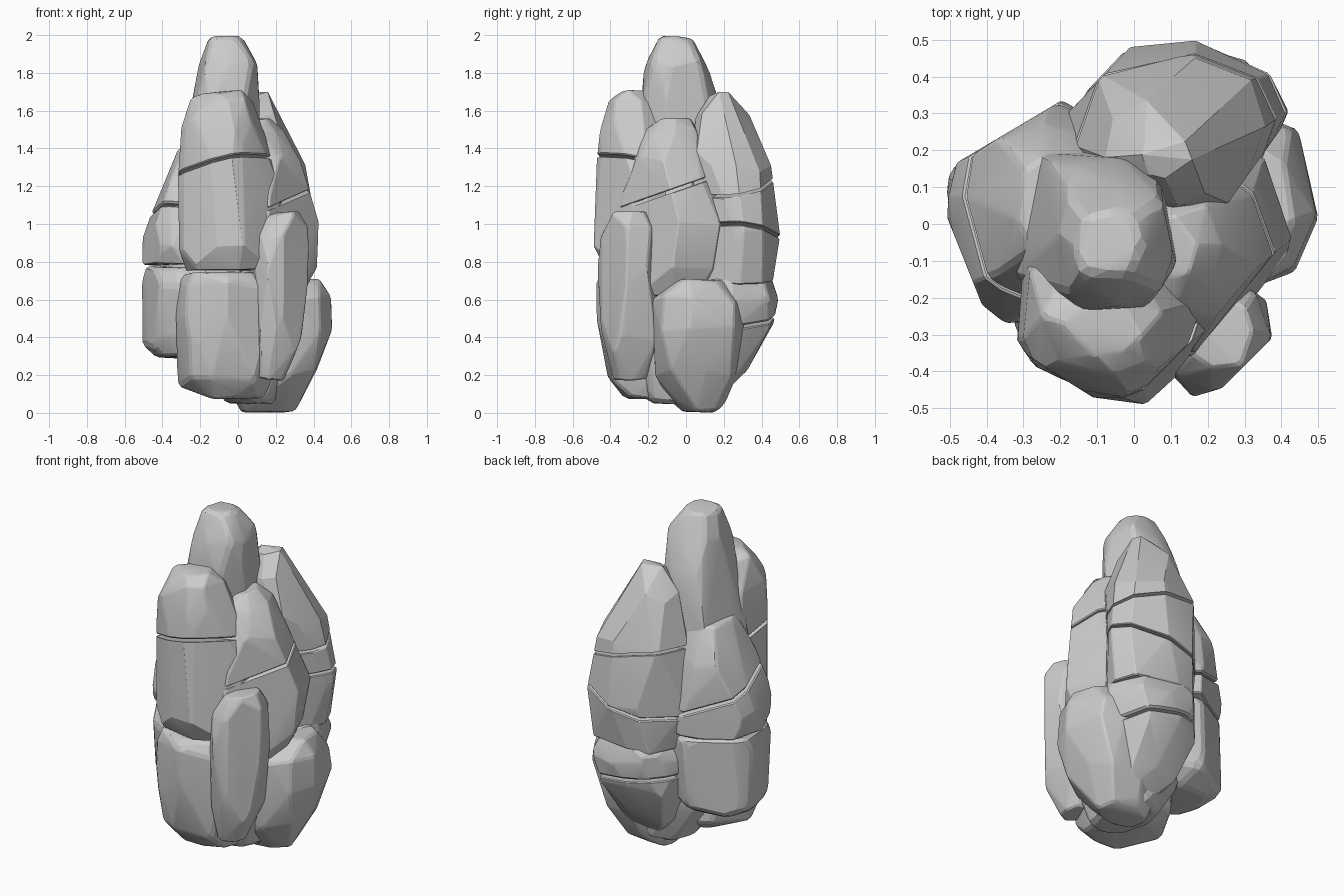
import bpy, bmesh, math, random
from mathutils import Vector

if "Cube" in bpy.data.objects:
    bpy.data.objects.remove(bpy.data.objects["Cube"])

random.seed(11)


def hull(points):
    """Convex bmesh around a set of points."""
    bm = bmesh.new()
    for p in points:
        bm.verts.new(p)
    r = bmesh.ops.convex_hull(bm, input=bm.verts[:])
    junk = {v for k in ("geom_interior", "geom_unused") for v in r[k]
            if isinstance(v, bmesh.types.BMVert)}
    bmesh.ops.delete(bm, geom=list(junk), context='VERTS')
    return bm


def coords(bm):
    pts = [v.co.copy() for v in bm.verts]
    bm.free()
    return pts


def cut(points, co, no, keep=(1, -1), gap=0.0):
    """Cut a convex rock by a plane; keep the inner (1) and/or outer (-1) side."""
    out = []
    for side in keep:
        bm = hull(points)
        n = Vector(no).normalized() * side
        bmesh.ops.bisect_plane(bm, geom=bm.verts[:] + bm.edges[:] + bm.faces[:],
                               plane_co=Vector(co) - n * gap, plane_no=n, clear_outer=True)
        pts = coords(bm)
        if len(pts) > 3:
            out.append(pts)
    return out


def worn(points, width):
    """Chip the edges of a convex rock."""
    bm = hull(points)
    bmesh.ops.remove_doubles(bm, verts=bm.verts[:], dist=0.012)
    bmesh.ops.dissolve_limit(bm, angle_limit=math.radians(10),
                             verts=bm.verts[:], edges=bm.edges[:])
    bmesh.ops.bevel(bm, geom=bm.edges[:], offset=width, segments=1,
                    profile=0.5, affect='EDGES', clamp_overlap=True)
    bm2 = hull(coords(bm))
    bmesh.ops.remove_doubles(bm2, verts=bm2.verts[:], dist=0.002)
    bmesh.ops.recalc_face_normals(bm2, faces=bm2.faces[:])
    return bm2


def rock(name, sections, trims=(), splits=(), sides=8, width=0.02):
    """Rock from stacked sections (z, x0, x1, y0, y1).
    trims shave a side off, splits crack it in two: (point, normal) planes."""
    pts = []
    for n, (z, x0, x1, y0, y1) in enumerate(sections):
        turn = random.uniform(-0.2, 0.2)
        for i in range(sides):
            a = math.tau * (i + random.uniform(-0.22, 0.22)) / sides + turn
            c, s = math.cos(a), math.sin(a)
            k = random.uniform(0.97, 1.05)
            dz = random.uniform(-0.03, 0.03)
            if n == 0:
                dz = abs(dz) if i else 0
            elif n == len(sections) - 1:
                dz = -abs(dz) if i else 0
            px = math.copysign(abs(c) ** 0.8, c) * k
            py = math.copysign(abs(s) ** 0.8, s) * k
            pts.append(Vector(((x0 + x1) / 2 + px * (x1 - x0) / 2,
                               (y0 + y1) / 2 + py * (y1 - y0) / 2, z + dz)))
    # fit to the intended extents
    for ax, lo_i, hi_i in ((0, 1, 2), (1, 3, 4)):
        lo, hi = min(s[lo_i] for s in sections), max(s[hi_i] for s in sections)
        a, b = min(p[ax] for p in pts), max(p[ax] for p in pts)
        for p in pts:
            p[ax] = lo + (p[ax] - a) * (hi - lo) / (b - a)
    for co, no in trims:
        pts = cut(pts, co, no, keep=(1,))[0]
    pieces = [pts]
    for co, no in splits:
        pieces = [q for p in pieces for q in cut(p, co, no, gap=0.008)]
    mesh = bpy.data.meshes.new(name)
    total = bmesh.new()
    for p in pieces:
        bm = worn(p, width)
        tmp = bpy.data.meshes.new("tmp")
        bm.to_mesh(tmp)
        bm.free()
        total.from_mesh(tmp)
        bpy.data.meshes.remove(tmp)
    total.to_mesh(mesh)
    total.free()
    ob = bpy.data.objects.new(name, mesh)
    bpy.context.collection.objects.link(ob)
    bpy.ops.object.select_all(action='DESELECT')
    ob.select_set(True)
    bpy.context.view_layer.objects.active = ob
    bpy.ops.object.shade_smooth_by_angle(angle=math.radians(12))


# tall central spire
rock("spire", [(.6, -.44, .10, -.20, .24), (1.3, -.35, .12, -.23, .23),
               (1.65, -.26, .11, -.24, .18), (1.86, -.21, .10, -.22, .11),
               (2.0, -.17, .01, -.15, .04)])

# front column: upper boulder with a cracked cap, and the block below it
rock("front_upper_rock", [(.75, -.27, .18, -.44, -.05), (.86, -.32, .24, -.49, .0),
                          (1.2, -.32, .22, -.49, .0), (1.5, -.30, .12, -.46, -.05),
                          (1.64, -.24, .07, -.42, -.12), (1.71, -.18, .02, -.36, -.2)],
     [((-.32, -.34, 1), (-.15, -.24, 0)), ((.18, -.33, 1), (1, -1, .1))],
     [((-.05, -.45, 1.35), (-.2, .25, 1))])
rock("front_lower_rock", [(.07, -.18, .14, -.34, .02), (.17, -.32, .20, -.43, .1),
                          (.5, -.33, .22, -.48, .1), (.68, -.32, .20, -.48, .08),
                          (.75, -.28, .14, -.44, .0)],
     [((-.32, -.36, 1), (-.12, -.24, 0))])
rock("front_right_rock", [(.17, .10, .24, -.38, -.20), (.4, .08, .34, -.45, -.14),
                          (.75, .07, .38, -.47, -.14), (.96, .09, .37, -.45, -.15),
                          (1.07, .15, .32, -.39, -.20)],
     [((.3, -.385, .7), (1, -1, 0))])

# right side
rock("right_lower_rock", [(0, .02, .25, -.02, .18), (.04, -.02, .31, -.09, .21),
                          (.22, .0, .43, -.17, .28), (.44, .03, .50, -.18, .31),
                          (.6, .06, .50, -.17, .30), (.71, .16, .44, -.08, .2)])
rock("right_middle_rock", [(.62, .0, .34, -.30, .12), (.76, -.05, .41, -.38, .20),
                           (1.0, -.05, .43, -.38, .22), (1.3, -.05, .34, -.30, .16),
                           (1.48, -.03, .24, -.22, .08), (1.56, .02, .17, -.15, .02)],
     [((.28, -.22, 1), (.33, -.27, .03))],
     [((.35, 0, 1.2), (0, -.35, 1))])

# back: two stacked boulders crossed by cracks
rock("back_upper_rock", [(.68, -.14, .38, .0, .47), (.95, -.19, .42, .0, .50),
                         (1.3, -.16, .36, .0, .46), (1.56, -.08, .23, .05, .33),
                         (1.70, .02, .16, .12, .23)],
     [((.3, .12, 1), (.28, -.2, 0)), ((-.1, .385, 1), (-.18, .17, 0))],
     [((.1, .4, 1.24), (.25, -.15, 1)), ((.1, .4, .93), (-.2, .1, 1))])
rock("back_lower_rock", [(.1, .0, .24, .02, .22), (.22, -.1, .28, .0, .32),
                         (.45, -.17, .35, .0, .46), (.62, -.18, .39, .0, .49),
                         (.72, -.14, .36, .0, .46)],
     [((-.11, .38, 1), (-.18, .17, 0))],
     [((.1, .4, .5), (.15, -.1, 1))])

# left side: a pointed boulder over a block
left_trims = [((-.34, .25, 1), (-.19, .32, 0)), ((-.45, -.125, 1), (-.25, -.1, 0))]
rock("left_upper_rock", [(.77, -.50, .0, -.26, .32), (.9, -.51, .0, -.27, .34),
                         (1.2, -.41, .0, -.19, .28), (1.42, -.32, -.08, -.08, .18)],
     left_trims, [((-.4, 0, 1.06), (.2, .3, 1))])
rock("left_lower_rock", [(.28, -.44, -.14, -.18, .2), (.38, -.51, .0, -.25, .29),
                         (.68, -.51, .0, -.28, .34), (.79, -.49, .0, -.25, .31)],
     left_trims)

# inner core and footing that close the gaps
rock("core_rock", [(.04, -.06, .22, -.22, .22), (.3, -.22, .28, -.30, .26),
                   (.9, -.26, .28, -.30, .28), (1.4, -.18, .16, -.22, .18)])
